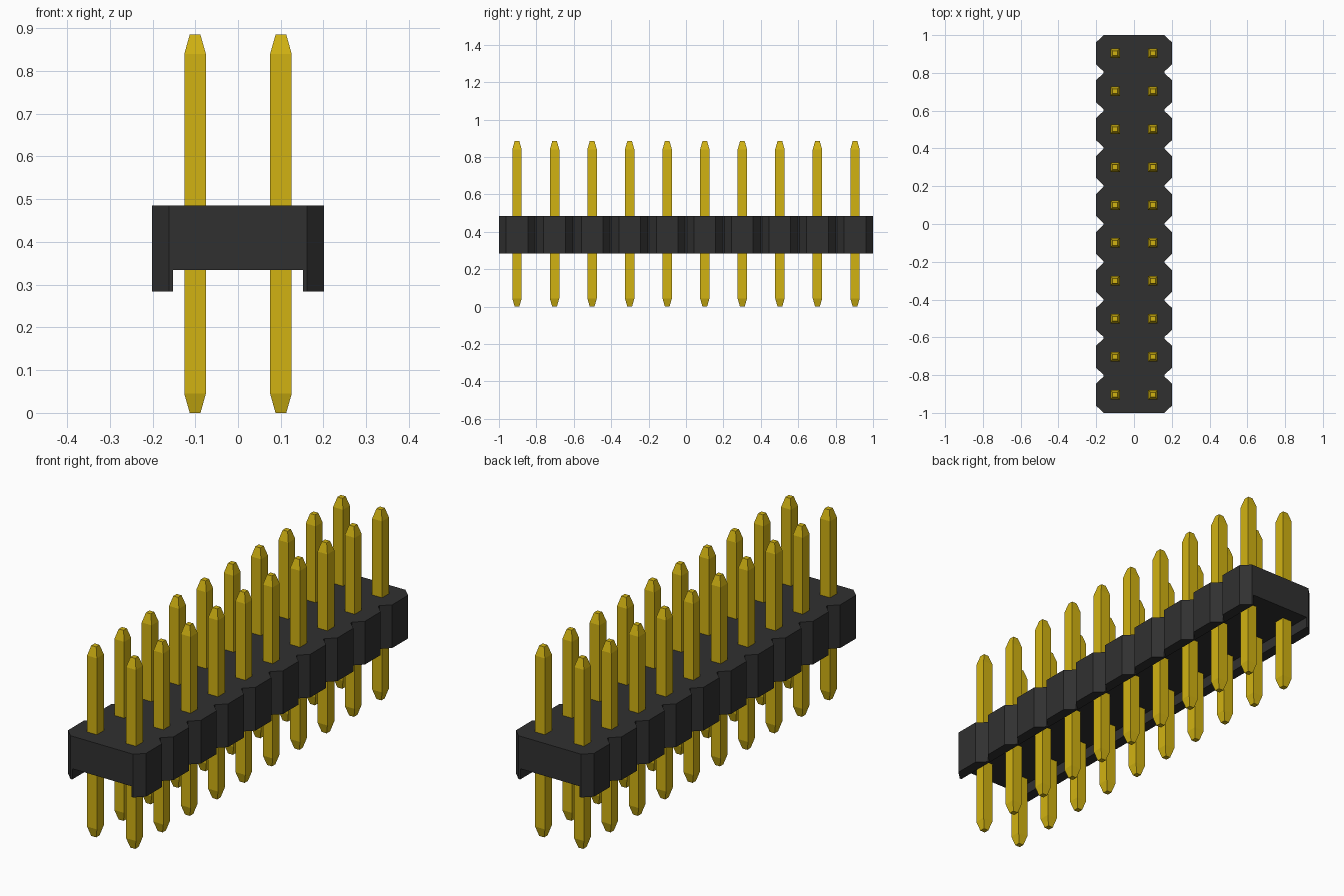
import bpy
import bmesh
import math

if "Cube" in bpy.data.objects:
    bpy.data.objects.remove(bpy.data.objects["Cube"], do_unlink=True)

PITCH = 0.2008
ROWS = 10
PIN_X = 0.1004
TOP, BOTTOM, CHANNEL = 0.485, 0.284, 0.334


def make_material(name, rgb, metallic=0.0):
    mat = bpy.data.materials.new(name)
    mat.use_nodes = True
    mat.diffuse_color = (*rgb, 1)
    bsdf = mat.node_tree.nodes["Principled BSDF"]
    bsdf.inputs["Base Color"].default_value = (*rgb, 1)
    return mat


def loft(name, sections, mat):
    """Skin a series of closed sections and cap both ends."""
    bm = bmesh.new()
    rings = [[bm.verts.new(p) for p in s] for s in sections]
    n = len(rings[0])
    for a, b in zip(rings, rings[1:]):
        for i in range(n):
            j = (i + 1) % n
            bm.faces.new((a[i], a[j], b[j], b[i]))
    bm.faces.new(rings[0])
    bm.faces.new(rings[-1])
    bmesh.ops.recalc_face_normals(bm, faces=bm.faces)
    # merge coplanar strips into clean flat faces
    bmesh.ops.dissolve_limit(bm, angle_limit=math.radians(1),
                             verts=bm.verts, edges=bm.edges)
    mesh = bpy.data.meshes.new(name)
    bm.to_mesh(mesh)
    bm.free()
    mesh.materials.append(mat)
    obj = bpy.data.objects.new(name, mesh)
    bpy.context.collection.objects.link(obj)
    return obj


black = make_material("black plastic", (0.030, 0.030, 0.030))
gold = make_material("gold plating", (0.64, 0.448, 0.006))

row_y = [(i - (ROWS - 1) / 2) * PITCH for i in range(ROWS)]


# Housing: channel section lofted along y, narrowing at each notch
def channel(y, w):
    c = 0.152
    outline = [(-w, TOP), (w, TOP), (w, BOTTOM), (c, BOTTOM),
               (c, CHANNEL), (-c, CHANNEL), (-c, BOTTOM), (-w, BOTTOM)]
    return [(x, y, z) for x, z in outline]


sections = []
for y in row_y:
    for dy, w in ((-0.0963, 0.161), (-0.058, 0.2008),
                  (0.058, 0.2008), (0.0963, 0.161)):
        sections.append(channel(y + dy, w))
loft("housing", sections, black)


# Pins: square posts with tapered tips, sharing one mesh
def square(h, z):
    return [(-h, -h, z), (h, -h, z), (h, h, z), (-h, h, z)]


pin = loft("pin", [square(0.0125, 0), square(0.0253, 0.045),
                   square(0.0253, 0.84), square(0.0125, 0.885)], gold)
for i, y in enumerate(row_y):
    for side, x in (("right", -PIN_X), ("left", PIN_X)):
        obj = bpy.data.objects.new(f"pin_{side}_{i + 1}", pin.data)
        obj.location = (x, y, 0)
        bpy.context.collection.objects.link(obj)
bpy.data.objects.remove(pin, do_unlink=True)
